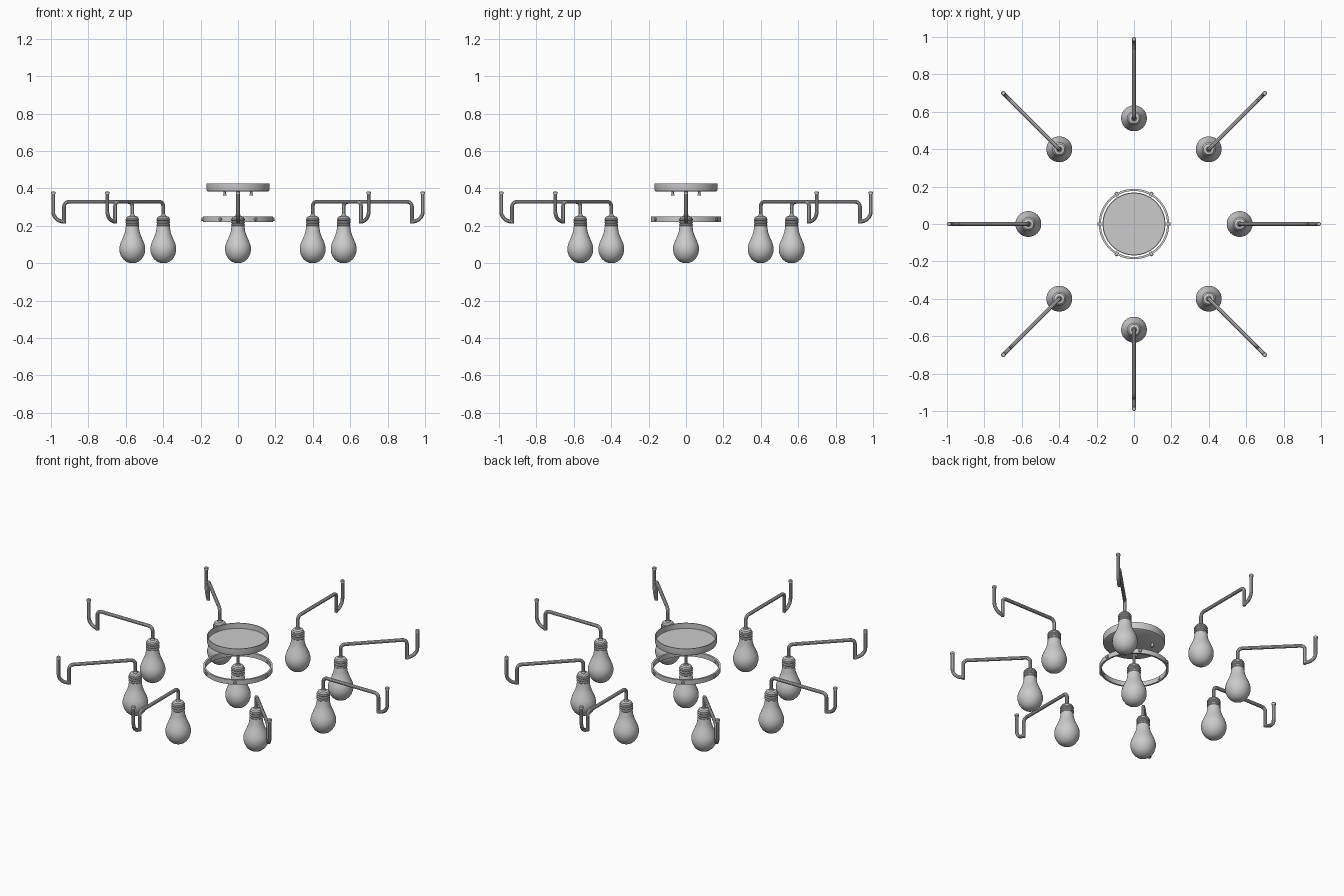
import bpy, bmesh
from math import pi, sin, cos, radians
from mathutils import Matrix, Vector

if "Cube" in bpy.data.objects:
    bpy.data.objects.remove(bpy.data.objects["Cube"])


def add(name, mesh, matrix=Matrix()):
    ob = bpy.data.objects.new(name, mesh)
    ob.matrix_world = matrix
    bpy.context.collection.objects.link(ob)
    return ob


def lathe(name, profile, steps=48, closed=False):
    """Spin (radius, z) points around z."""
    bm = bmesh.new()
    vs = [bm.verts.new((r, 0, z)) for r, z in profile]
    pairs = list(zip(vs, vs[1:])) + ([(vs[-1], vs[0])] if closed else [])
    edges = [bm.edges.new(p) for p in pairs]
    bmesh.ops.spin(bm, geom=vs + edges, cent=(0, 0, 0), axis=(0, 0, 1),
                   angle=2 * pi, steps=steps, use_duplicate=False)
    bmesh.ops.remove_doubles(bm, verts=bm.verts, dist=1e-5)
    bmesh.ops.recalc_face_normals(bm, faces=bm.faces)
    return finish(name, bm)


def finish(name, bm):
    me = bpy.data.meshes.new(name)
    bm.to_mesh(me)
    bm.free()
    me.shade_smooth()
    me.set_sharp_from_angle(angle=radians(35))
    return me


def tube(name, points, radius):
    """Round pipe along (r, z) points in the xz plane."""
    cu = bpy.data.curves.new(name, 'CURVE')
    cu.dimensions = '3D'
    cu.bevel_depth, cu.bevel_resolution, cu.use_fill_caps = radius, 3, True
    sp = cu.splines.new('POLY')
    sp.points.add(len(points) - 1)
    for p, (r, z) in zip(sp.points, points):
        p.co = (r, 0, z, 1)
    tmp = bpy.data.objects.new(name, cu)
    me = bpy.data.meshes.new_from_object(tmp)
    bpy.data.objects.remove(tmp)
    bm = bmesh.new()
    bm.from_mesh(me)
    bmesh.ops.remove_doubles(bm, verts=bm.verts, dist=1e-5)
    bmesh.ops.recalc_face_normals(bm, faces=bm.faces)
    return finish(name, bm)


def arc(cx, cz, rx, rz, a0, a1, n=8):
    return [(cx + rx * cos(radians(a0 + (a1 - a0) * i / n)),
             cz + rz * sin(radians(a0 + (a1 - a0) * i / n))) for i in range(n + 1)]


# Shared meshes: glass bulb, threaded socket, arm, hook, hook tip
bulb = lathe("bulb", [(0, 0), (.018, .002), (.035, .009), (.05, .022), (.062, .041),
                      (.069, .064), (.069, .085), (.064, .105), (.055, .126),
                      (.046, .147), (.039, .168), (.036, .188), (.034, .2), (0, .2)], 32)
thread = [(0, .196), (.033, .196)]
for k in range(3):
    z = .198 + k * .014
    thread += [(.033, z), (.037, z + .004), (.037, z + .008), (.033, z + .012)]
thread += [(.033, .242), (.028, .249), (.014, .253), (.012, .26), (0, .26)]
socket = lathe("socket", thread, 32)

arm = tube("arm", [(.565, .25)] + arc(.59, .303, .025, .025, 180, 90)
           + arc(.905, .303, .025, .025, 90, 0) + [(.93, .213)], .01)
hook = tube("hook", [(.988, .375)] + arc(.93, .275, .058, .053, 0, -90), .01)
tip = lathe("hook_tip", [(0, .37), (.012, .37), (.012, .38), (.009, .383), (0, .383)], 16)

# Eight outer lights around the middle
for i in range(8):
    turn = Matrix.Rotation(i * pi / 4, 4, 'Z')
    at = turn @ Matrix.Translation((.565, 0, 0))
    add(f"bulb_{i}", bulb, at)
    add(f"socket_{i}", socket, at)
    add(f"arm_{i}", arm, turn)
    add(f"hook_{i}", hook, turn)
    add(f"hook_tip_{i}", tip, turn @ Matrix.Translation((.988, 0, 0)))

# Centre light on a straight rod
add("centre_bulb", bulb)
add("centre_socket", socket)
add("centre_rod", tube("centre_rod", [(0, .25), (0, .392)], .009))

# Ceiling canopy: shallow dish open at the top
add("canopy", lathe("canopy", [(0, .382), (.16, .382), (.166, .386), (.168, .392),
                               (.168, .426), (.163, .426), (.163, .394), (0, .394)], 64))

# Screws under the canopy
screw = lathe("screw", [(0, .362), (.008, .362), (.01, .365), (.01, .371),
                        (.006, .371), (.006, .385), (0, .385)], 16)
for i in range(4):
    add(f"canopy_screw_{i}", screw, Matrix.Rotation(pi / 4 + i * pi / 2, 4, 'Z')
        @ Matrix.Translation((.1, 0, 0)))

# Flat band ring with six bolts
add("band_ring", lathe("band_ring", [(.177, .221), (.188, .221), (.188, .249),
                                     (.177, .249)], 64, closed=True))
bolt = lathe("bolt", [(0, -.014), (.009, -.014), (.009, .006), (.006, .009), (0, .009)], 16)
for i in range(6):
    add(f"ring_bolt_{i}", bolt, Matrix.Rotation(i * pi / 3, 4, 'Z')
        @ Matrix.Translation((.187, 0, .235)) @ Matrix.Rotation(pi / 2, 4, 'Y'))
